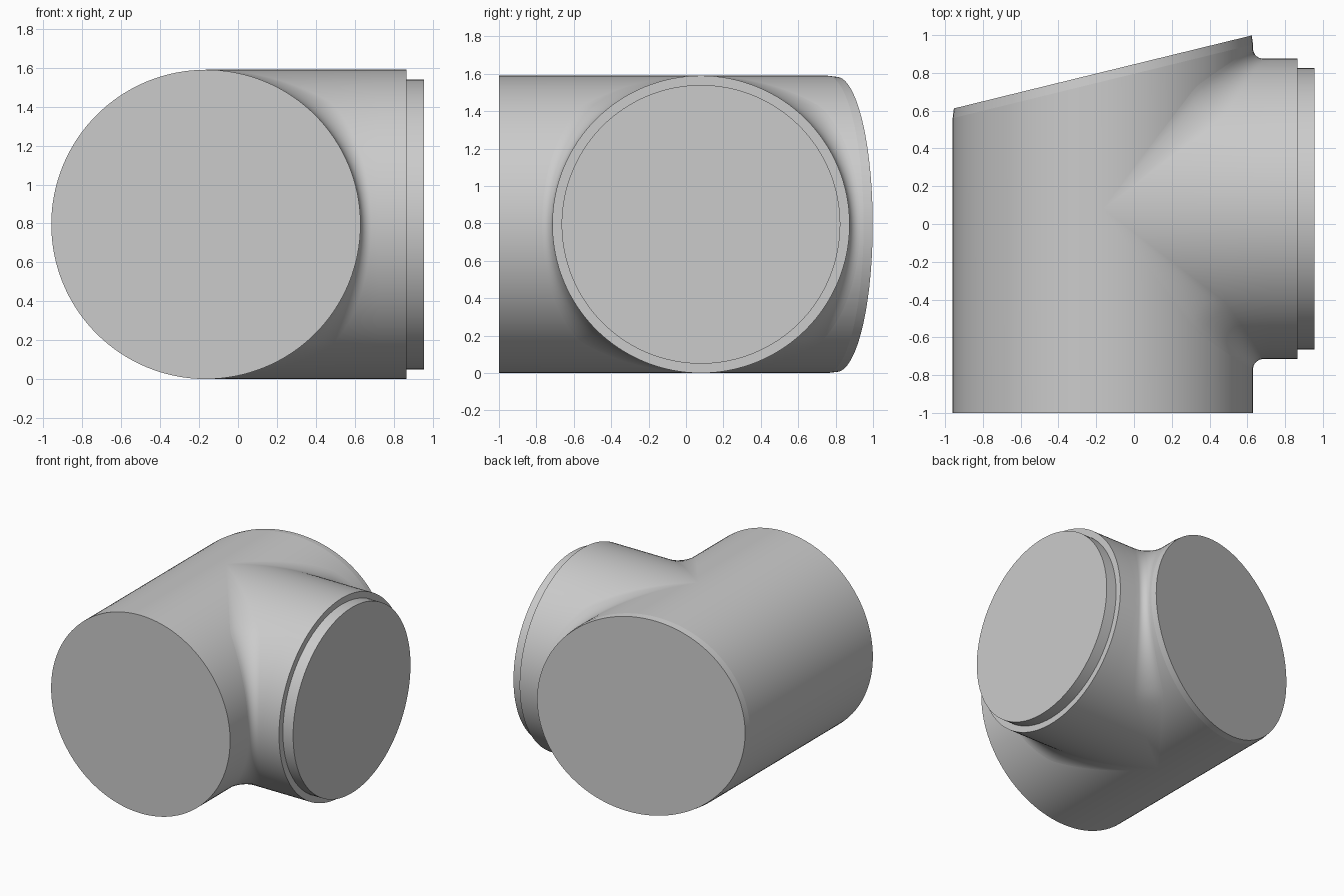
import bpy
import bmesh
from math import sin, cos, pi, radians

cube = bpy.data.objects.get("Cube")
if cube:
    bpy.data.objects.remove(cube, do_unlink=True)

R = 0.795          # shared radius of both pipes
CX, CY = -0.165, 0.08
SEG = 128
ANGLES = [2 * pi * i / SEG for i in range(SEG)]

grey = bpy.data.materials.new("plain grey")
grey.use_nodes = True
COLOUR = (0.6, 0.6, 0.6, 1)
grey.diffuse_color = COLOUR
grey.node_tree.nodes["Principled BSDF"].inputs["Base Color"].default_value = COLOUR


def loft(name, rings, cap_start=True):
    """Skin a list of equal-length rings and close the ends."""
    bm = bmesh.new()
    loops = [[bm.verts.new(p) for p in ring] for ring in rings]
    for a, b in zip(loops, loops[1:]):
        for i in range(SEG):
            j = (i + 1) % SEG
            bm.faces.new((a[i], a[j], b[j], b[i]))
    if cap_start:
        bm.faces.new(loops[0])
    bm.faces.new(loops[-1])
    bmesh.ops.recalc_face_normals(bm, faces=bm.faces)
    mesh = bpy.data.meshes.new(name)
    bm.to_mesh(mesh)
    bm.free()
    mesh.materials.append(grey)
    obj = bpy.data.objects.new(name, mesh)
    bpy.context.collection.objects.link(obj)
    bpy.ops.object.select_all(action="DESELECT")
    obj.select_set(True)
    bpy.context.view_layer.objects.active = obj
    bpy.ops.object.shade_smooth_by_angle(angle=radians(30))
    return obj


def main_ring(radius, end):
    """Ring around the main pipe; end gives y as a function of x."""
    ring = []
    for a in ANGLES:
        x = CX + radius * cos(a)
        ring.append((x, end(x), R + radius * sin(a)))
    return ring


def slant(x):
    return 0.805 + 0.245 * (x - CX)


# Main pipe with a slanted back end, and its slightly tapered rim
seam = main_ring(R, lambda x: slant(x) - 0.05)
loft("main_pipe", [main_ring(R, lambda x: -1.0), seam])
loft("slanted_rim", [seam, main_ring(R * 0.992, slant)])


def fillet_point(a, t):
    """Blend from the main pipe wall (t=0) to the branch wall (t=1)."""
    c, s = cos(a), sin(a)
    side = 1 if c >= 0 else -1
    f = min(0.055 + 0.16 * s * s, 0.25 * abs(c))
    u = t * pi / 2
    return (CX + R * abs(c) + f * (1 - cos(u)),
            CY + R * c + side * f * (1 - sin(u)),
            R + R * s)


def branch_ring(x, radius):
    return [(x, CY + radius * cos(a), R + radius * sin(a)) for a in ANGLES]


# Side branch flowing out of the main pipe
STEPS = 10
branch = [[fillet_point(a, k / STEPS) for a in ANGLES] for k in range(STEPS + 1)]
branch += [branch_ring(0.72, R), branch_ring(0.865, R)]
loft("side_branch", branch, cap_start=False)

# Stepped spigot on the branch end
loft("branch_spigot", [branch_ring(0.86, 0.745), branch_ring(0.955, 0.745)])
